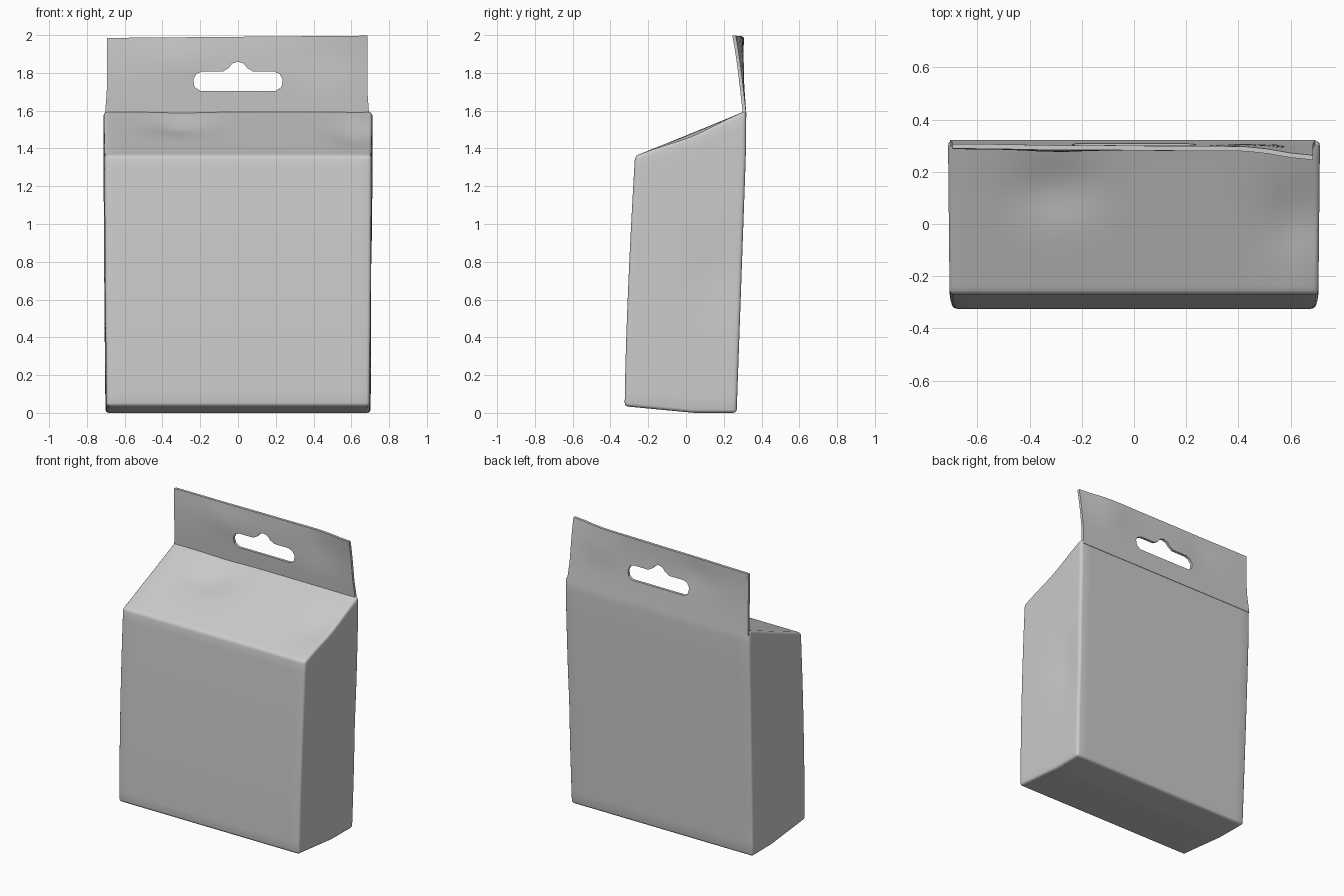
import bpy, bmesh, math
from mathutils import Vector

cube = bpy.data.objects.get("Cube")
if cube:
    bpy.data.objects.remove(cube, do_unlink=True)

grey = bpy.data.materials.new("light grey film")
grey.use_nodes = True
colour = (0.6, 0.6, 0.6, 1)
grey.diffuse_color = colour
grey.node_tree.nodes["Principled BSDF"].inputs["Base Color"].default_value = colour


def bump(a, b, a0, b0, ra, rb):
    """Soft round falloff used for dents."""
    return math.exp(-((a - a0) / ra) ** 2 - ((b - b0) / rb) ** 2)


def block(name, cuts, shape):
    """Finely cut cube whose u, v, w (0 to 1) are mapped by shape()."""
    bm = bmesh.new()
    bmesh.ops.create_cube(bm, size=1)
    bmesh.ops.subdivide_edges(bm, edges=bm.edges[:], cuts=cuts, use_grid_fill=True)
    for v in bm.verts:
        v.co = shape(*(c + 0.5 for c in v.co))
    mesh = bpy.data.meshes.new(name)
    bm.to_mesh(mesh)
    bm.free()
    mesh.materials.append(grey)
    ob = bpy.data.objects.new(name, mesh)
    bpy.context.collection.objects.link(ob)
    return ob


def finish(ob, bevel=0):
    """Round the corners, bake the modifiers and shade smoothly."""
    if bevel:
        mod = ob.modifiers.new("rounding", "BEVEL")
        mod.width, mod.segments = bevel, 3
        mod.limit_method, mod.angle_limit = "ANGLE", math.radians(30)
    graph = bpy.context.evaluated_depsgraph_get()
    ob.data = bpy.data.meshes.new_from_object(ob.evaluated_get(graph))
    ob.modifiers.clear()
    bpy.ops.object.select_all(action="DESELECT")
    ob.select_set(True)
    bpy.context.view_layer.objects.active = ob
    bpy.ops.object.shade_smooth_by_angle(angle=math.radians(40))


# Filled pouch: leaning front, sloping shoulder, lightly dented film
def pouch_shape(u, v, w):
    floor = 0.035 * max(0, 1 - 1.6 * v)
    z = floor + w * (1.36 + 0.24 * v - floor)
    front = -0.325 + 0.055 * (z / 1.36) ** 1.5
    back = 0.268 + 0.05 * min(1, z / 1.4)
    y = front + v * (back - front)
    x = (2 * u - 1) * (0.702 + 0.01 * math.sin(math.pi * w / 2) - 0.006 * (1 - v))
    if w == 1:
        z -= 0.03 * bump(x, y, -0.3, 0.14, 0.14, 0.12) + 0.03 * bump(x, y, 0.62, 0.03, 0.1, 0.15)
    if u == 1:
        x -= 0.012 * bump(y, z, 0.15, 0.72, 0.12, 0.2)
    return Vector((x, y, z))


finish(block("pouch_body", 17, pouch_shape), 0.018)


# Hanging tab: thin strip, curling forward at its upper left corner
def tab_shape(u, v, w):
    x = -0.705 + 1.4 * u
    x *= 1 - 0.015 * min(1, w * 3)
    z = 1.565 + w * (0.42 + 0.012 * u)
    y = 0.303 - 0.028 * math.sin(math.pi * min(w * 1.1, 1) / 2)
    y += 0.014 * w * (1 - u) - 0.03 * w ** 3 * bump(u, 0, 1, 0, 0.12, 1)
    y += 0.01 * bump(x, z, 0.45, 1.87, 0.13, 0.12) - 0.008 * bump(x, z, -0.3, 1.87, 0.13, 0.1)
    return Vector((x, y + 0.018 * v, z))


tab = block("hanging_tab", 15, tab_shape)

# Euro slot: long rounded slot with a small peak, cut through the tab
outline = [(0, 1.86), (0.03, 1.85), (0.05, 1.825), (0.08, 1.807), (0.19, 1.807),
           (0.22, 1.795), (0.237, 1.765), (0.23, 1.725), (0.2, 1.705)]
outline += [(-x, z) for x, z in reversed(outline[1:])]
bm = bmesh.new()
face = bm.faces.new([bm.verts.new((x, 0.1, z)) for x, z in outline])
grown = bmesh.ops.extrude_face_region(bm, geom=[face])["geom"]
bmesh.ops.translate(bm, vec=(0, 0.4, 0),
                    verts=[g for g in grown if isinstance(g, bmesh.types.BMVert)])
bmesh.ops.recalc_face_normals(bm, faces=bm.faces[:])
mesh = bpy.data.meshes.new("slot_cutter")
bm.to_mesh(mesh)
bm.free()
mesh.materials.append(grey)
cutter = bpy.data.objects.new("slot_cutter", mesh)
cutter.hide_render = True
bpy.context.collection.objects.link(cutter)
slot = tab.modifiers.new("slot", "BOOLEAN")
slot.operation, slot.solver, slot.object = "DIFFERENCE", "EXACT", cutter
finish(tab)
bpy.data.objects.remove(cutter, do_unlink=True)
